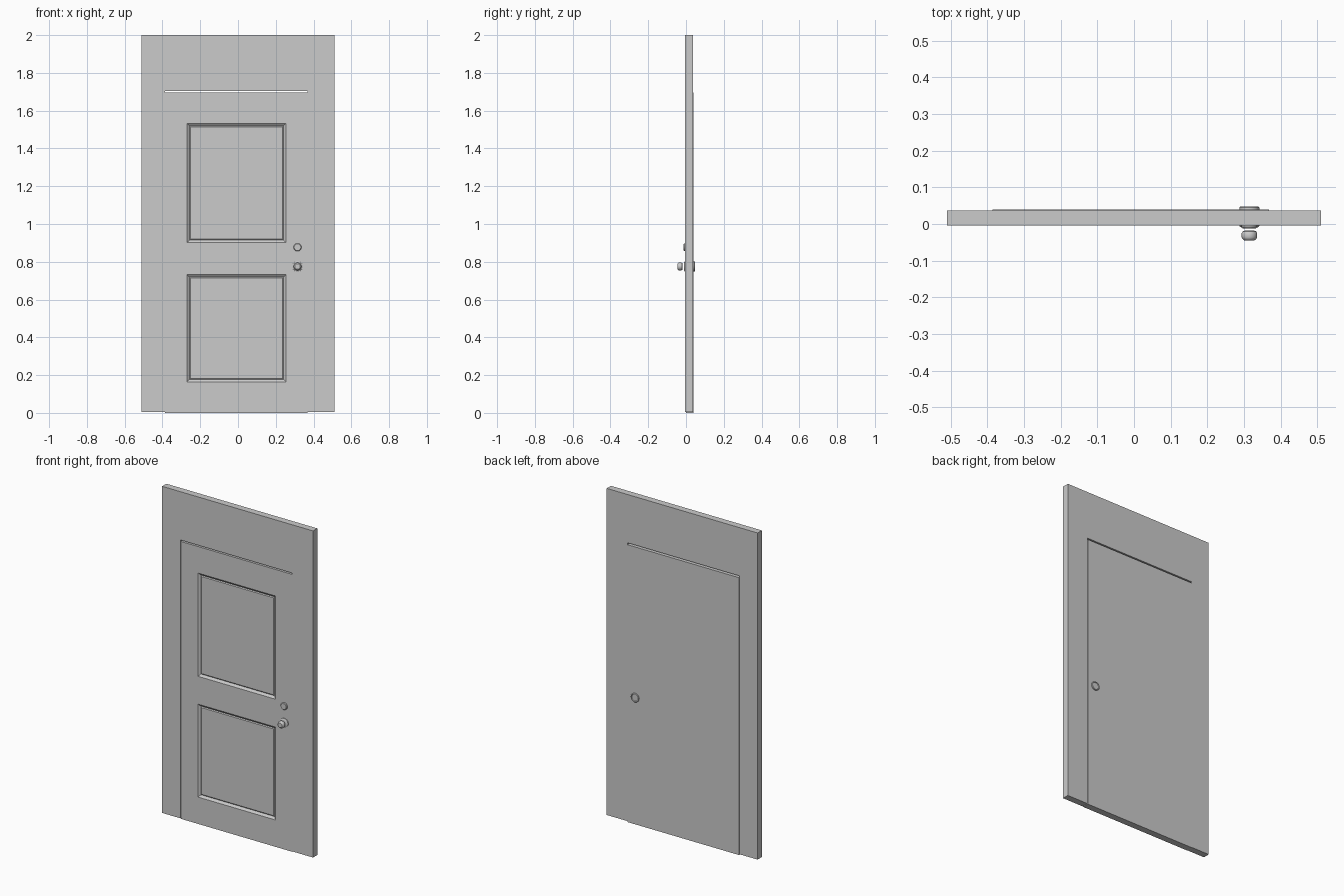
import bpy, bmesh, math

if "Cube" in bpy.data.objects:
    bpy.data.objects.remove(bpy.data.objects["Cube"])

X0, X1 = -0.386, 0.368          # door edges
WALL_F, WALL_B = -0.004, 0.037  # wall front and back
DOOR_F, DOOR_B = -0.001, 0.040  # door sits slightly further back


def finish(bm, name):
    bmesh.ops.recalc_face_normals(bm, faces=bm.faces)
    mesh = bpy.data.meshes.new(name)
    bm.to_mesh(mesh)
    bm.free()
    obj = bpy.data.objects.new(name, mesh)
    bpy.context.collection.objects.link(obj)
    return obj


def lathe(name, x, z, profile, sides=24):
    """Revolve (radius, y) points around a line parallel to y."""
    bm = bmesh.new()
    rings = []
    for r, y in profile:
        rings.append([bm.verts.new((x + r * math.cos(a), y, z + r * math.sin(a)))
                      for a in (2 * math.pi * i / sides for i in range(sides))])
    for a, b in zip(rings, rings[1:]):
        for i in range(sides):
            j = (i + 1) % sides
            bm.faces.new((a[i], a[j], b[j], b[i]))
    bm.faces.new(rings[0])
    bm.faces.new(rings[-1])
    obj = finish(bm, name)
    bpy.context.view_layer.objects.active = obj
    obj.select_set(True)
    bpy.ops.object.shade_smooth_by_angle(angle=math.radians(35))
    obj.select_set(False)
    return obj


# Wall surrounding the doorway, one arch-shaped outline given thickness
outline = [(-0.51, 0.004), (X0, 0.004), (X0, 1.705), (X1, 1.705),
           (X1, 0.004), (0.51, 0.004), (0.51, 2.0), (-0.51, 2.0)]
bm = bmesh.new()
face = bm.faces.new([bm.verts.new((x, WALL_F, z)) for x, z in outline])
ext = bmesh.ops.extrude_face_region(bm, geom=[face], use_keep_orig=True)
for v in ext["geom"]:
    if isinstance(v, bmesh.types.BMVert):
        v.co.y = WALL_B
finish(bm, "wall_surround")

# Door leaf: gridded front with two moulded, sunken panels
xs = [X0, -0.27, 0.254, X1]
zs = [0.0, 0.164, 0.732, 0.902, 1.533, 1.695]
bm = bmesh.new()
grid = [[bm.verts.new((x, DOOR_F, z)) for x in xs] for z in zs]
panels = []
for j in range(len(zs) - 1):
    for i in range(len(xs) - 1):
        f = bm.faces.new((grid[j][i], grid[j][i + 1],
                          grid[j + 1][i + 1], grid[j + 1][i]))
        if i == 1 and j in (1, 3):
            panels.append(f)
bm.normal_update()
rim = [e for e in bm.edges if e.is_boundary]
ext = bmesh.ops.extrude_edge_only(bm, edges=rim)
for v in ext["geom"]:
    if isinstance(v, bmesh.types.BMVert):
        v.co.y = DOOR_B
bmesh.ops.holes_fill(bm, edges=[e for e in bm.edges if e.is_boundary], sides=0)
for width, depth in ((0.019, -0.011), (0.008, 0.004)):
    bmesh.ops.inset_individual(bm, faces=panels, thickness=width, depth=depth)
finish(bm, "door_leaf")

# Door hardware
HX, KNOB_Z, LOCK_Z = 0.315, 0.775, 0.877
lathe("lock_cylinder", HX, LOCK_Z,
      [(0.021, 0.005), (0.021, -0.008), (0.018, -0.012), (0.012, -0.012)])
lathe("knob_rose", HX, KNOB_Z,
      [(0.027, 0.005), (0.027, -0.006), (0.023, -0.009), (0.012, -0.010)])
lathe("door_knob", HX, KNOB_Z,
      [(0.013, -0.018), (0.018, -0.020), (0.021, -0.025), (0.021, -0.036),
       (0.019, -0.041), (0.014, -0.0445)])
lathe("back_rose", HX, KNOB_Z,
      [(0.027, 0.035), (0.027, 0.0455), (0.025, 0.0475), (0.022, 0.0475), (0.020, 0.044)])
